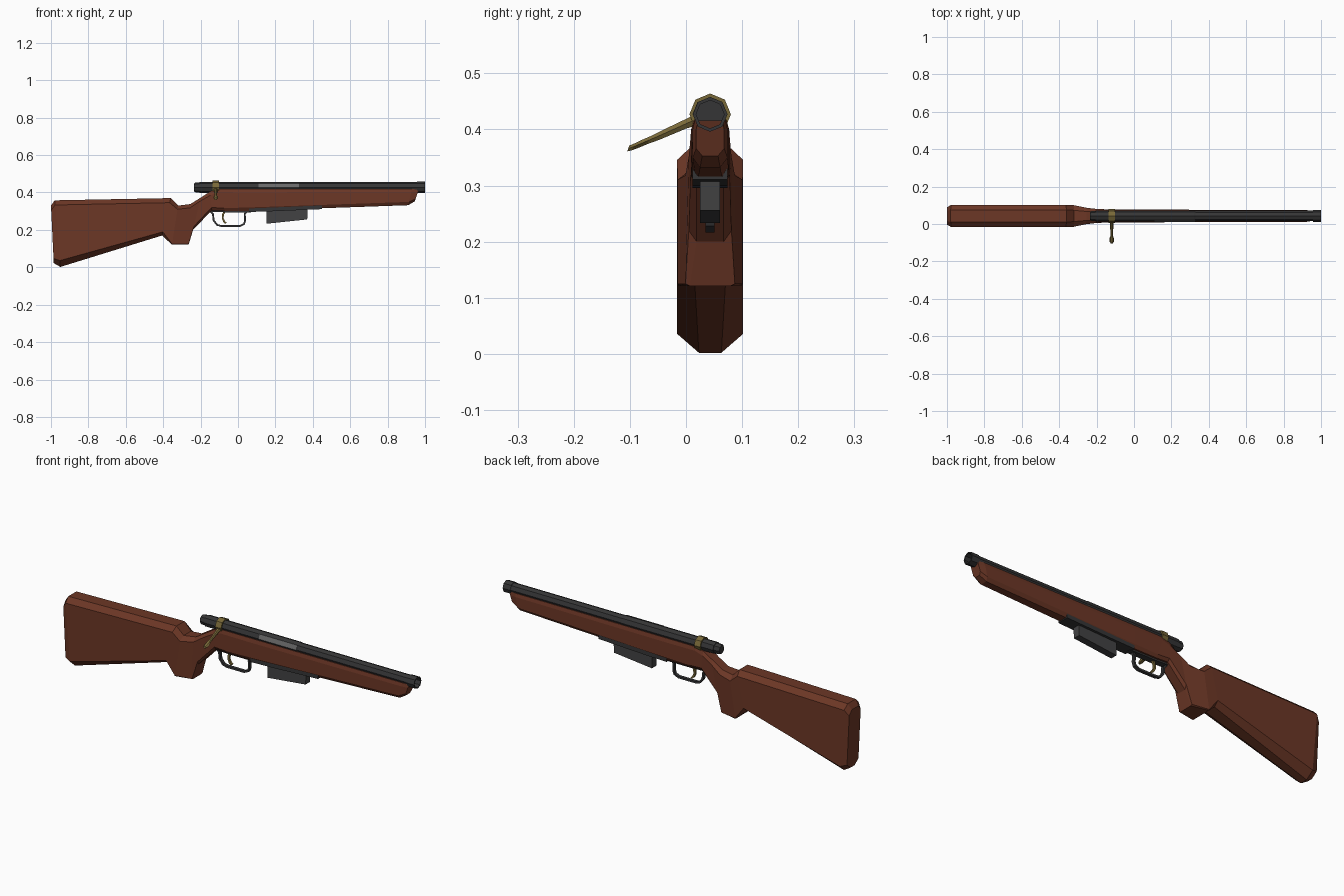
import bpy, bmesh, math
from mathutils import Vector

cube = bpy.data.objects.get("Cube")
if cube:
    bpy.data.objects.remove(cube)

CY, BZ = 0.043, 0.427  # centre plane and bore height


def material(name, r, g, b):
    m = bpy.data.materials.new(name)
    m.use_nodes = True
    m.diffuse_color = (r, g, b, 1)
    node = next(n for n in m.node_tree.nodes if n.type == 'BSDF_PRINCIPLED')
    node.inputs["Base Color"].default_value = (r, g, b, 1)
    return m


wood = material("walnut wood", 0.15, 0.038, 0.019)
steel = material("dark steel", 0.036, 0.036, 0.037)
mag_steel = material("magazine steel", 0.055, 0.055, 0.056)
grey = material("bolt grey", 0.14, 0.14, 0.14)
brass = material("aged brass", 0.19, 0.14, 0.04)


def loft(name, rings, mat, closed=False):
    """Skin a row of equal rings; cap the ends, or join last to first."""
    bm = bmesh.new()
    vs = [[bm.verts.new(p) for p in ring] for ring in rings]
    pairs = list(zip(vs, vs[1:]))
    if closed:
        pairs.append((vs[-1], vs[0]))
    else:
        bm.faces.new(vs[0])
        bm.faces.new(vs[-1])
    for a, b in pairs:
        for i in range(len(a)):
            j = (i + 1) % len(a)
            bm.faces.new((a[i], a[j], b[j], b[i]))
    bmesh.ops.recalc_face_normals(bm, faces=bm.faces)
    me = bpy.data.meshes.new(name)
    bm.to_mesh(me)
    bm.free()
    me.materials.append(mat)
    ob = bpy.data.objects.new(name, me)
    bpy.context.collection.objects.link(ob)
    return ob


def octagon(x, r):
    return [(x, CY + r * math.sin(k * math.pi / 4), BZ + r * math.cos(k * math.pi / 4))
            for k in range(8)]


def turned(name, profile, mat, closed=False):
    return loft(name, [octagon(x, r) for x, r in profile], mat, closed)


def strip(name, path, hw, thick, mat):
    """Sweep a flat bar along an x-z path on the centre plane."""
    pts = [Vector(p) for p in path]
    rings = []
    for i, p in enumerate(pts):
        t = (pts[min(i + 1, len(pts) - 1)] - pts[max(i - 1, 0)]).normalized()
        n = Vector((-t.y, t.x)) * thick / 2
        rings.append([(p.x + s * n.x, CY + w * hw, p.y + s * n.y)
                      for s, w in ((1, 1), (1, -1), (-1, -1), (-1, 1))])
    return loft(name, rings, mat)


def prism(name, outline, hw, mat):
    return loft(name, [[(x, CY + s * hw, z) for x, z in outline] for s in (-1, 1)], mat)


# Stock: slanted chamfered sections
# top x, top z, bottom x, bottom z, half width, top flat, bottom flat, top drop, bottom rise
sections = [
    (-1.0, .33, -.985, .022, .047, .027, .016, .025, .025),
    (-.98, .358, -.95, .002, .059, .033, .020, .025, .034),
    (-.36, .37, -.406, .17, .059, .033, .030, .025, .020),
    (-.32, .33, -.353, .121, .058, .030, .056, .020, .004),
    (-.255, .338, -.264, .121, .044, .024, .036, .020, .004),
    (-.20, .372, -.24, .20, .038, .024, .024, .020, .020),
    (-.15, .405, -.14, .305, .035, .027, .024, .020, .015),
    (-.11, .418, -.07, .302, .034, .029, .024, .020, .015),
    (.06, .418, .06, .302, .034, .029, .024, .020, .018),
    (.93, .418, .91, .332, .031, .027, .018, .018, .018),
    (.967, .416, .945, .353, .025, .022, .014, .018, .014),
]
rings = []
for xt, zt, xb, zb, hw, wt, wb, dt, db in sections:
    top, bot = Vector((xt, 0, zt)), Vector((xb, 0, zb))
    length = (top - bot).length
    half = [(wt, 0), (hw, dt / length), (hw, 1 - db / length), (wb, 1)]
    ring = [(w, t) for w, t in half] + [(-w, t) for w, t in reversed(half)]
    rings.append([top.lerp(bot, t) + Vector((0, CY + w, 0)) for w, t in ring])
loft("stock", rings, wood)

# Barrel and receiver, with an open ring at the muzzle
turned("barrel", [(-.235, .021), (-.228, .026), (-.205, .026), (-.205, .030),
                  (.32, .030), (.33, .028), (.96, .028)], steel)
turned("muzzle_ring", [(.957, .025), (.957, .031), (1.0, .031), (1.0, .025)], steel, True)

# Ejection port plate on the upper front facet
a, b = octagon(0, .0315)[6:8]
c, d = octagon(0, .028)[6:8]
loft("ejection_port", [[(x, p[1], p[2]) for p in (a, b, d, c)] for x in (.11, .325)], grey)

# Bolt collar and swept handle
turned("bolt_collar", [(-.136, .029), (-.136, .037), (-.102, .037), (-.102, .029)], brass, True)
handle = [(.022, .419, .012, .014), (.004, .412, .010, .012), (-.045, .390, .007, .010),
          (-.066, .381, .008, .008), (-.080, .375, .013, .008), (-.094, .369, .012, .007),
          (-.103, .366, .006, .006)]
loft("bolt_handle", [[(-.119 + hx * math.cos(k * math.pi / 3),
                       y + .35 * hz * math.sin(k * math.pi / 3),
                       z + hz * math.sin(k * math.pi / 3)) for k in range(6)]
                     for y, z, hx, hz in handle], brass)

# Floor plate and magazine
prism("floor_plate", [(.06, .320), (.06, .296), (.17, .299), (.45, .311), (.45, .333), (.17, .326)],
      .031, steel)
prism("magazine", [(.153, .32), (.153, .233), (.37, .256), (.373, .32)], .018, mag_steel)

# Trigger guard and trigger
strip("trigger_guard", [(-.15, .302), (-.134, .285), (-.130, .25), (-.112, .227), (-.09, .221),
                        (.01, .221), (.032, .231), (.038, .25), (.036, .285), (.05, .303)],
      .008, .010, steel)
strip("guard_plate", [(-.15, .302), (-.07, .299), (.07, .299)], .016, .010, steel)
strip("trigger", [(-.068, .305), (-.080, .282), (-.082, .262), (-.074, .244), (-.064, .236)],
      .006, .010, brass)
